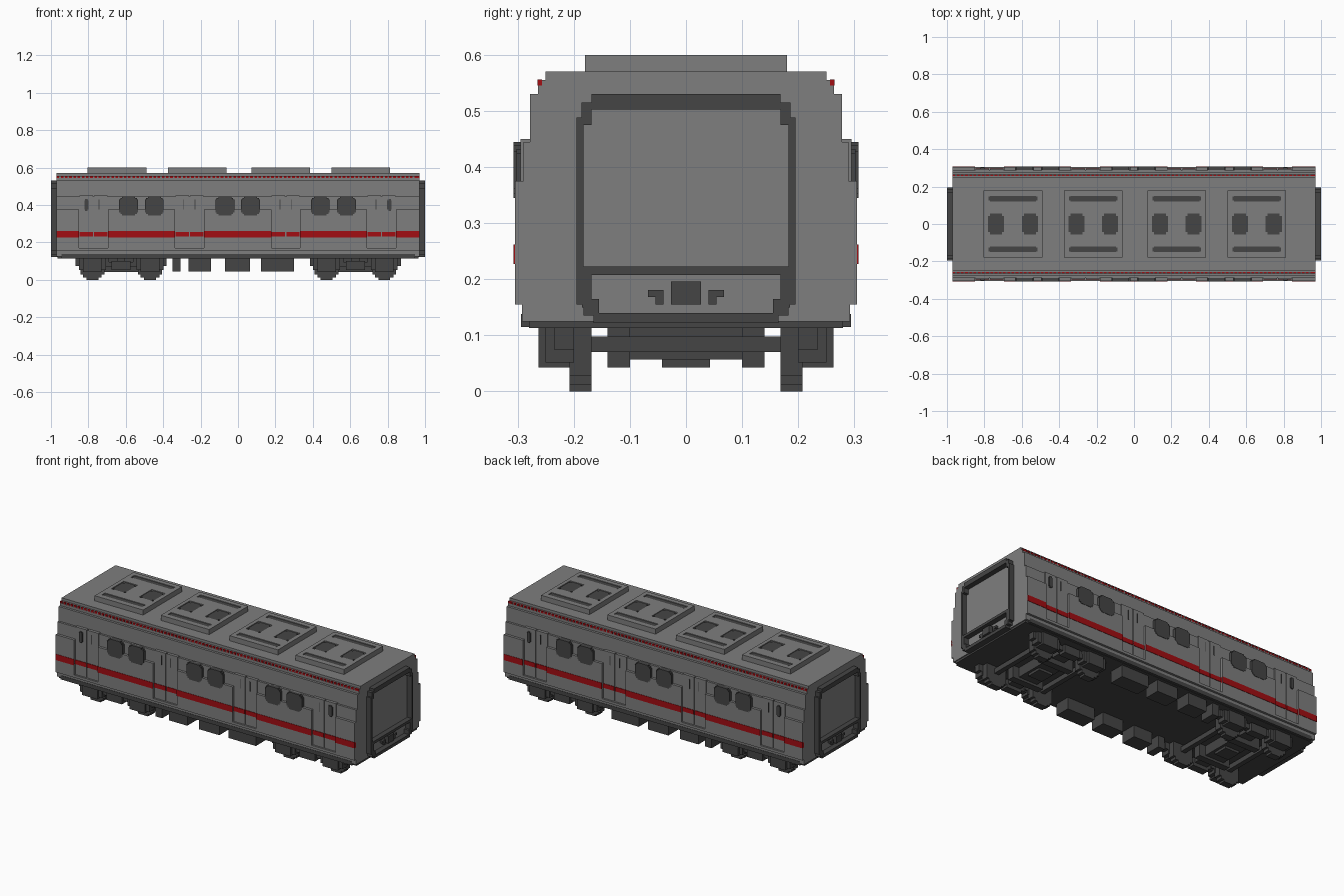
import bpy, bmesh

cube = bpy.data.objects.get("Cube")
if cube:
    bpy.data.objects.remove(cube, do_unlink=True)


def material(name, rgb):
    m = bpy.data.materials.new(name)
    m.use_nodes = True
    m.diffuse_color = (*rgb, 1)
    m.node_tree.nodes["Principled BSDF"].inputs["Base Color"].default_value = (*rgb, 1)
    return m


GREY = material("body grey", (0.21, 0.21, 0.21))
DARK = material("dark grey", (0.06, 0.06, 0.06))
RED = material("stripe red", (0.36, 0.004, 0.006))


def boxes(name, mat, items, mirror=""):
    """One object from (x0, x1, y0, y1, z0, z1) boxes, mirrored on the named axes."""
    items = list(items)
    if "x" in mirror:
        items += [(-b, -a, c, d, e, f) for a, b, c, d, e, f in items]
    if "y" in mirror:
        items += [(a, b, -d, -c, e, f) for a, b, c, d, e, f in items]
    bm = bmesh.new()
    for x0, x1, y0, y1, z0, z1 in items:
        vs = bmesh.ops.create_cube(bm, size=1)["verts"]
        for v in vs:
            v.co = (x1 if v.co.x > 0 else x0,
                    y1 if v.co.y > 0 else y0,
                    z1 if v.co.z > 0 else z0)
    me = bpy.data.meshes.new(name)
    bm.to_mesh(me)
    bm.free()
    me.materials.append(mat)
    ob = bpy.data.objects.new(name, me)
    bpy.context.collection.objects.link(ob)
    return ob


END = 0.97
DOORS = (-0.773, -0.26, 0.255, 0.768)
HALF_DOOR = 0.077

# Stepped body shell: (half width, bottom, top) of each layer
layers = [(0.292, 0.125, 0.155), (0.305, 0.155, 0.17), (0.290, 0.17, 0.445),
          (0.278, 0.445, 0.53), (0.264, 0.53, 0.545), (0.25, 0.545, 0.57)]
boxes("body_shell", GREY, [(-END, END, -w, w, a, b) for w, a, b in layers])

# Side panels stand proud between the doors
edges = [-END] + [d + s * HALF_DOOR for d in DOORS for s in (-1, 1)] + [END]
panels = list(zip(edges[::2], edges[1::2]))
boxes("side_panels", GREY, [(a, b, 0.28, 0.305, 0.17, 0.375) for a, b in panels], "y")

# Sliding door leaves, with slim pillars and door glass
leaves = [(d + s * 0.039 - 0.036, d + s * 0.039 + 0.036) for d in DOORS for s in (-1, 1)]
boxes("door_leaves", GREY, [(a, b, 0.27, 0.295, 0.17, 0.45) for a, b in leaves], "y")
boxes("door_glass_strips", DARK,
      [(d + s * 0.03 - 0.002, d + s * 0.03 + 0.002, 0.28, 0.297, 0.375, 0.43)
       for d in DOORS for s in (-1, 1)], "y")

# Rounded windows made of overlapping slabs
windows = []
for x in (-0.585, -0.447, -0.07, 0.067, 0.44, 0.58):
    for w, h in ((0.05, 0.034), (0.044, 0.043), (0.034, 0.05)):
        windows.append((x - w, x + w, 0.27, 0.307, 0.395 - h, 0.395 + h))
boxes("side_windows", DARK, windows, "y")
boxes("small_end_windows", DARK, [(0.8, 0.822, 0.27, 0.302, 0.375, 0.425),
                                  (0.805, 0.817, 0.27, 0.302, 0.368, 0.432)], "xy")

# Red waist stripe steps inwards at the doors
stripe = [(a, b, 0.293, 0.307, 0.227, 0.262) for a, b in panels]
stripe += [(a, b, 0.285, 0.298, 0.232, 0.257) for a, b in leaves]
boxes("waist_stripe", RED, stripe, "y")

# Dotted red trim along the roof edge
boxes("roof_edge_trim", RED,
      [(-0.97 + i * 0.0225, -0.956 + i * 0.0225, 0.257, 0.265, 0.545, 0.556)
       for i in range(86)] + [(0.956, END, 0.257, 0.265, 0.545, 0.556)], "y")
boxes("roof_edge_ledge", GREY, [(-END, END, 0.24, 0.262, 0.54, 0.555)], "y")

# Roof units: frames around recessed vents and slots
for i, cx in enumerate((-0.647, -0.218, 0.228, 0.657)):
    def at(items):
        return [(cx + a, cx + b, c, d, e, f) for a, b, c, d, e, f in items]
    top = [(-0.157, 0.157, 0.152, 0.18), (0.132, 0.157, 0.12, 0.152),
           (-0.157, -0.132, 0.12, 0.152), (-0.157, 0.157, 0.058, 0.12)]
    mid = [(-0.157, -0.135), (-0.046, 0.046), (0.135, 0.157)]
    boxes(f"roof_unit_{i + 1}", GREY,
          at([(-0.157, 0.157, -0.18, 0.18, 0.56, 0.592)]
             + [(a, b, s * c if s > 0 else -d, d if s > 0 else -c, 0.58, 0.60)
                for a, b, c, d in top for s in (1, -1)]
             + [(a, b, -0.058, 0.058, 0.58, 0.60) for a, b in mid]))
    slots = [(-0.13, 0.13, 0.126, 0.146, 0.59, 0.597), (-0.122, 0.122, 0.121, 0.151, 0.59, 0.597)]
    boxes(f"roof_slots_{i + 1}", DARK, at(slots), "y")
    vents = []
    for x in (-0.09, 0.09):
        vents += [(x - 0.043, x + 0.043, -0.043, 0.043, 0.59, 0.597),
                  (x - 0.032, x + 0.032, -0.055, 0.055, 0.59, 0.597)]
    boxes(f"roof_vents_{i + 1}", DARK, at(vents))

# Gangway frames at both ends
half = [(0.96, 1, 0.183, 0.195, 0.155, 0.488), (0.96, 1, 0.168, 0.186, 0.475, 0.515),
        (0.96, 1, 0.155, 0.183, 0.135, 0.165), (0.96, 1, 0.168, 0.185, 0.15, 0.22)]
boxes("gangway_side_posts", DARK, half, "xy")
boxes("gangway_cross_bars", DARK, [(0.96, 1, -0.168, 0.168, 0.503, 0.53),
                                   (0.96, 1, -0.185, 0.185, 0.208, 0.223),
                                   (0.96, 1, -0.165, 0.165, 0.122, 0.14)], "x")

# Coupler box and brackets under the gangway
boxes("coupler_box", DARK, [(0.96, 0.995, -0.027, 0.027, 0.155, 0.196)], "x")
boxes("coupler_brackets", DARK, [(0.96, 0.985, 0.04, 0.068, 0.168, 0.181),
                                 (0.96, 0.985, 0.04, 0.054, 0.155, 0.17)], "xy")

# Underframe
boxes("underframe", DARK, [(-0.965, 0.965, -0.28, 0.28, 0.113, 0.128),
                           (-0.945, 0.945, -0.294, 0.294, 0.115, 0.138)])

# Equipment boxes below the floor
gear = [(-0.35, -0.308), (-0.265, -0.145), (-0.07, 0.063), (0.122, 0.3)]
boxes("equipment_boxes", DARK, [(a, b, 0.172, 0.263, 0.045, 0.12) for a, b in gear], "y")

# Bogies with stepped wheels
for name, cx in (("right", -0.625), ("left", 0.628)):
    wheels, axle_boxes, axles = [], [], []
    for x in (cx - 0.154, cx + 0.154):
        for w, a, b in ((0.032, 0, 0.05), (0.05, 0.012, 0.1), (0.064, 0.028, 0.115)):
            wheels.append((x - w, x + w, 0.168, 0.208, a, b))
        for w, y, a, b in ((0.05, 0.263, 0.043, 0.12), (0.072, 0.25, 0.052, 0.12),
                           (0.09, 0.235, 0.075, 0.12)):
            axle_boxes.append((x - w, x + w, 0.2, y, a, b))
        axles.append((x - 0.014, x + 0.014, -0.17, 0.17, 0.07, 0.098))
    boxes(f"{name}_bogie_wheels", DARK, wheels, "y")
    boxes(f"{name}_bogie_axle_boxes", DARK, axle_boxes, "y")
    boxes(f"{name}_bogie_axles", DARK, axles)
    # Side beams and spring blocks
    boxes(f"{name}_bogie_side_beams", DARK,
          [(cx - 0.16, cx + 0.16, 0.21, 0.24, 0.068, 0.095),
           (cx - 0.05, cx + 0.05, 0.21, 0.255, 0.052, 0.1),
           (cx - 0.022, cx + 0.022, 0.21, 0.235, 0.09, 0.12)], "y")
    # Cross beam, motor blocks and centre pivot
    boxes(f"{name}_bogie_cross_beam", DARK,
          [(cx - 0.04, cx + 0.04, -0.22, 0.22, 0.072, 0.098),
           (cx - 0.06, cx + 0.06, -0.14, 0.14, 0.057, 0.118),
           (cx - 0.1, cx + 0.1, 0.1, 0.14, 0.043, 0.118),
           (cx - 0.1, cx + 0.1, -0.14, -0.1, 0.043, 0.118),
           (cx - 0.045, cx + 0.045, -0.043, 0.043, 0.043, 0.118)])
